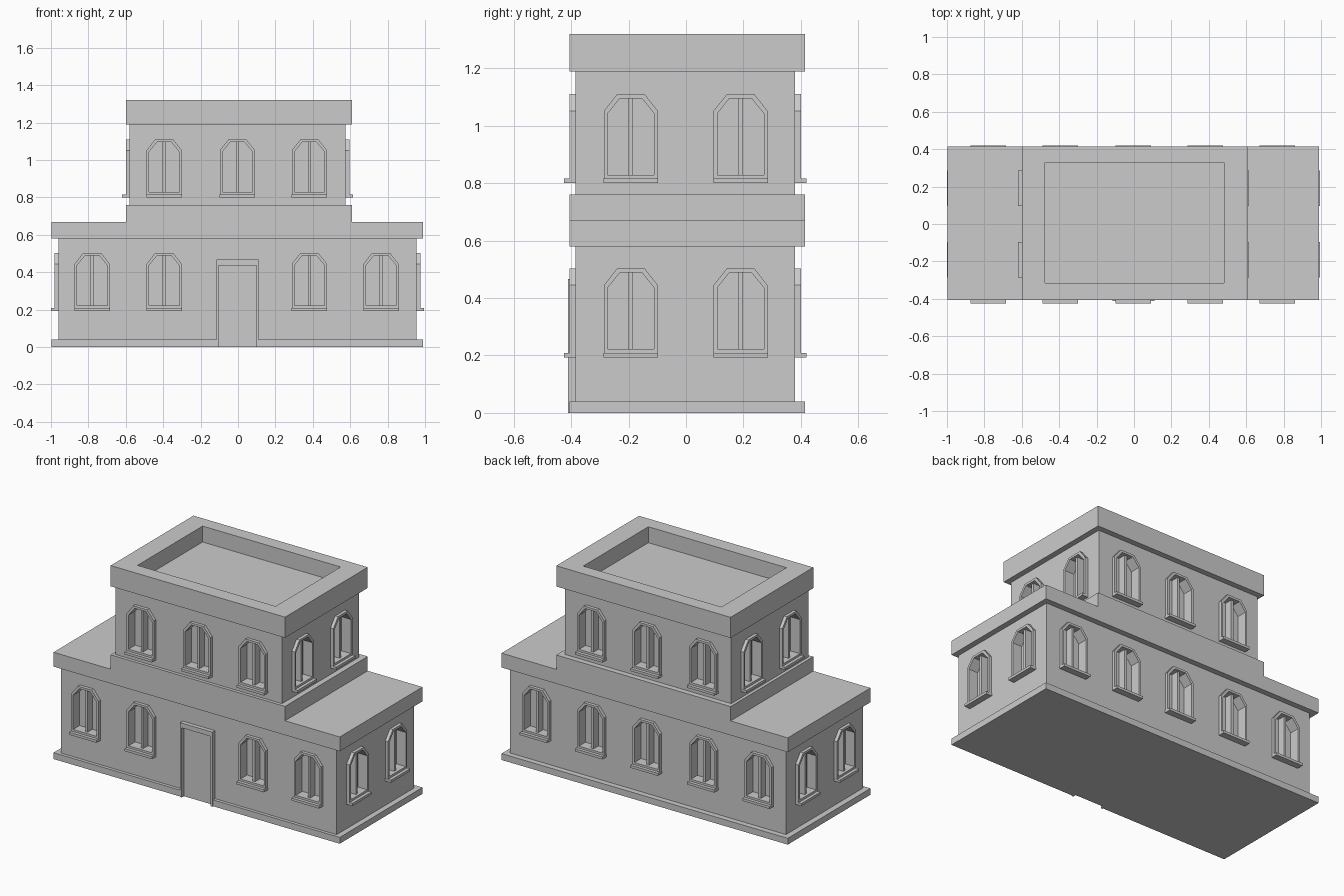
import bpy, bmesh
from math import pi
from mathutils import Matrix

if "Cube" in bpy.data.objects:
    bpy.data.objects.remove(bpy.data.objects["Cube"])


def add_box(bm, x0, x1, y0, y1, z0, z1):
    m = Matrix.Translation(((x0 + x1) / 2, (y0 + y1) / 2, (z0 + z1) / 2))
    m = m @ Matrix.Diagonal((x1 - x0, y1 - y0, z1 - z0, 1))
    bmesh.ops.create_cube(bm, size=1, matrix=m)


def add_prism(bm, outline, y0, y1, m=Matrix()):
    # Solid from an (x, z) outline extruded along y
    a = [bm.verts.new(m @ Matrix.Translation((x, y0, z)).to_translation()) for x, z in outline]
    b = [bm.verts.new(m @ Matrix.Translation((x, y1, z)).to_translation()) for x, z in outline]
    bm.faces.new(a)
    bm.faces.new(b[::-1])
    for i in range(len(a)):
        j = (i + 1) % len(a)
        bm.faces.new((a[i], b[i], b[j], a[j]))


def add_ring(bm, outer, inner, y0, y1):
    # Hollow frame between two matching (x, z) outlines
    loops = [[bm.verts.new((x, y, z)) for x, z in o]
             for o, y in ((outer, y0), (outer, y1), (inner, y1), (inner, y0))]
    n = len(outer)
    for k in range(4):
        p, q = loops[k], loops[(k + 1) % 4]
        for i in range(n):
            j = (i + 1) % n
            bm.faces.new((p[i], p[j], q[j], q[i]))


def finish(bm, name):
    bmesh.ops.recalc_face_normals(bm, faces=bm.faces)
    me = bpy.data.meshes.new(name)
    bm.to_mesh(me)
    bm.free()
    return place(me, name)


def place(me, name, m=Matrix()):
    ob = bpy.data.objects.new(name, me)
    ob.matrix_world = m
    bpy.context.collection.objects.link(ob)
    return ob


def box(name, *dims):
    bm = bmesh.new()
    add_box(bm, *dims)
    return finish(bm, name)


def cut(ob, cutter):
    mod = ob.modifiers.new("cut", 'BOOLEAN')
    mod.operation = 'DIFFERENCE'
    mod.solver = 'EXACT'
    mod.object = cutter
    bpy.context.view_layer.objects.active = ob
    bpy.ops.object.modifier_apply(modifier=mod.name)
    bpy.data.objects.remove(cutter)


def arch(w, z0, z1, cw, ch):
    # Window outline with clipped upper corners
    return [(-w, z0), (w, z0), (w, z1 - ch), (w - cw, z1), (cw - w, z1), (-w, z1 - ch)]


OUTER = arch(0.094, 0.015, 0.31, 0.046, 0.058)
INNER = arch(0.081, 0.029, 0.296, 0.043, 0.053)

# Window: frame, sill and centre mullion; outward is -y
bm = bmesh.new()
add_ring(bm, OUTER, INNER, -0.02, 0.005)
add_box(bm, -0.095, 0.095, -0.04, 0.005, 0, 0.016)
add_box(bm, -0.008, 0.008, -0.003, 0.05, 0.029, 0.296)
first = finish(bm, "window_pattern")
window_mesh = first.data
bpy.data.objects.remove(first)


def storey(name, x0, x1, z0, z1, sill, front, back):
    # Wall block with recessed openings and a window in each
    y0, y1 = -0.385, 0.38
    spots = [(x, y0, 0) for x in front] + [(x, y1, pi) for x in back]
    for y in (-0.192, 0.19):
        spots += [(x1, y, pi / 2), (x0, y, -pi / 2)]
    walls = box(name + "_walls", x0, x1, y0, y1, z0, z1)
    bm = bmesh.new()
    for i, (x, y, a) in enumerate(spots):
        m = Matrix.Translation((x, y, sill)) @ Matrix.Rotation(a, 4, 'Z')
        place(window_mesh, f"{name}_window_{i}", m)
        add_prism(bm, INNER, -0.03, 0.045, m)
    cut(walls, finish(bm, "opening_cutter"))


wide = (-0.78, -0.395, -0.003, 0.382, 0.765)
storey("lower", -0.96, 0.955, 0.04, 0.58, 0.193, wide[:2] + wide[3:], wide)
storey("upper", -0.58, 0.575, 0.76, 1.19, 0.80, wide[1:4], wide[1:4])

# Plinth, interrupted at the doorway
plinth = box("plinth", -0.997, 0.99, -0.405, 0.415, 0, 0.04)
cut(plinth, box("door_cutter", -0.103, 0.098, -0.5, -0.385, -0.1, 0.1))

# Cornice stepped up under the upper storey
bm = bmesh.new()
add_prism(bm, [(-0.997, 0.58), (0.99, 0.58), (0.99, 0.67), (0.61, 0.67),
               (0.61, 0.76), (-0.6, 0.76), (-0.6, 0.67), (-0.997, 0.67)], -0.405, 0.415)
finish(bm, "stepped_cornice")

# Parapet with sunken flat roof
parapet = box("parapet", -0.6, 0.61, -0.405, 0.415, 1.19, 1.32)
cut(parapet, box("roof_cutter", -0.477, 0.482, -0.315, 0.33, 1.22, 1.5))

# Door panel and surround
box("door_panel", -0.103, 0.098, -0.389, -0.38, 0, 0.437)
bm = bmesh.new()
add_prism(bm, [(-0.115, 0), (-0.103, 0), (-0.103, 0.437), (0.098, 0.437),
               (0.098, 0), (0.11, 0), (0.11, 0.467), (-0.115, 0.467)], -0.411, -0.38)
finish(bm, "door_surround")
